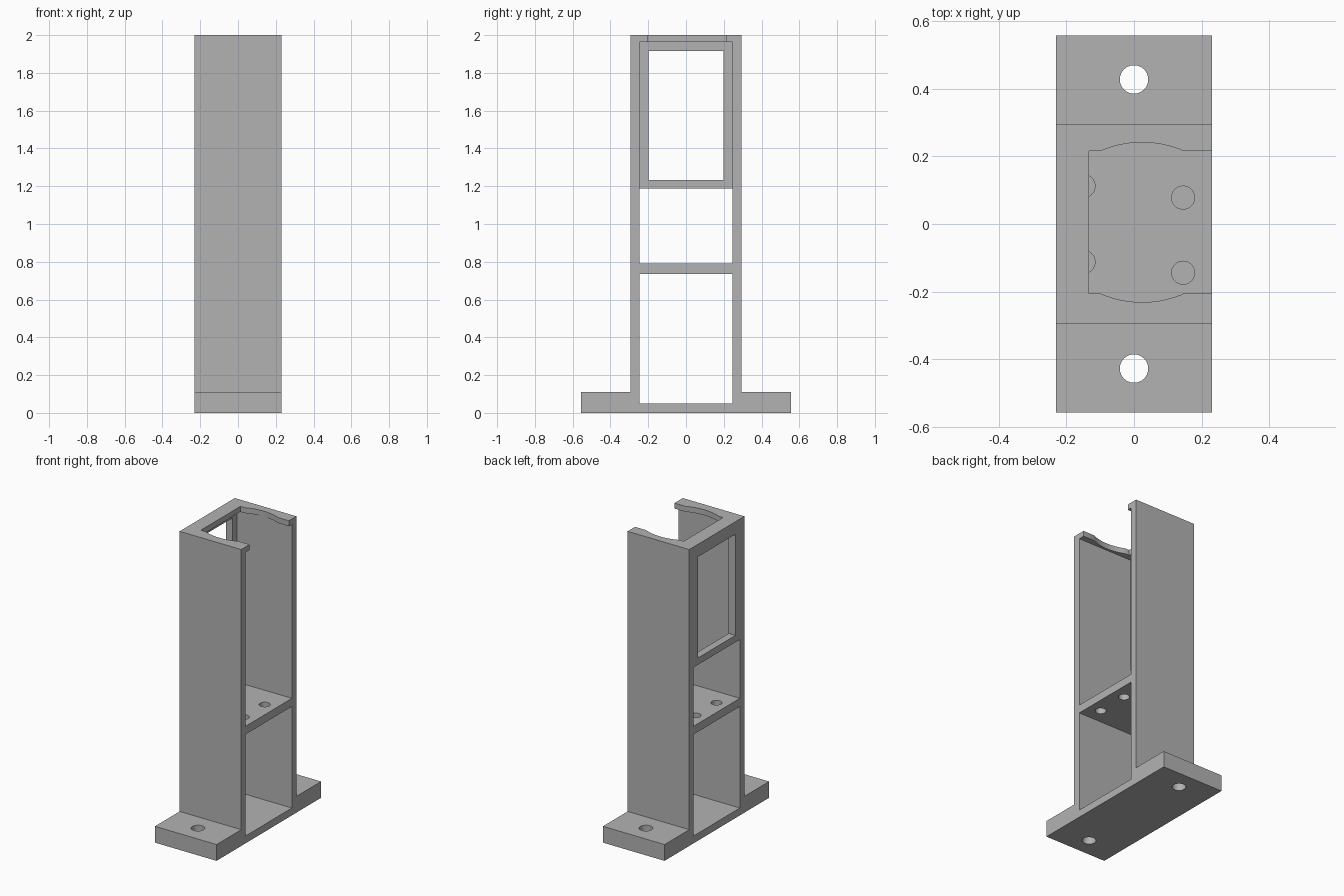
import bpy
import bmesh
from math import asin, sin, cos
from mathutils import Vector

default = bpy.data.objects.get("Cube")
if default:
    bpy.data.objects.remove(default, do_unlink=True)

grey = bpy.data.materials.new("light grey plastic")
grey.use_nodes = True
colour = (0.45, 0.45, 0.45, 1)
grey.diffuse_color = colour
grey.node_tree.nodes["Principled BSDF"].inputs["Base Color"].default_value = colour


def prism(name, points, axis, low, high):
    """Extrude a closed 2D outline along one axis (other axes in x, y, z order)."""
    bm = bmesh.new()

    def place(p, depth):
        co = list(p)
        co.insert("xyz".index(axis), depth)
        return Vector(co)

    face = bm.faces.new([bm.verts.new(place(p, low)) for p in points])
    grown = bmesh.ops.extrude_face_region(bm, geom=[face])
    shift = place((0, 0), high - low)
    bmesh.ops.translate(bm, vec=shift, verts=[v for v in grown["geom"] if isinstance(v, bmesh.types.BMVert)])
    bmesh.ops.recalc_face_normals(bm, faces=bm.faces)
    mesh = bpy.data.meshes.new(name)
    bm.to_mesh(mesh)
    bm.free()
    mesh.materials.append(grey)
    obj = bpy.data.objects.new(name, mesh)
    bpy.context.collection.objects.link(obj)
    return obj


def rect(u0, u1, v0, v1):
    return [(u0, v0), (u1, v0), (u1, v1), (u0, v1)]


def circle(x, y, r, n=48):
    step = 6.283185 / n
    return [(x + r * cos(i * step), y + r * sin(i * step)) for i in range(n)]


def cut(target, cutter):
    """Subtract the cutter, then discard it."""
    cutter.hide_render = True
    mod = target.modifiers.new("cut", "BOOLEAN")
    mod.operation = "DIFFERENCE"
    mod.solver = "EXACT"
    mod.object = cutter
    bpy.context.view_layer.objects.active = target
    bpy.ops.object.modifier_apply(modifier=mod.name)
    bpy.data.objects.remove(cutter, do_unlink=True)


HALF_W, FOOT, WALL, INNER = 0.23, 0.557, 0.294, 0.246
FOOT_TOP, SHELF_LOW, SHELF_TOP = 0.11, 0.735, 0.79
PANEL_LOW, RIM_LOW, TOP = 1.187, 1.963, 2.0

# Solid tower standing on a wide foot
half = [(FOOT, 0), (FOOT, FOOT_TOP), (WALL, FOOT_TOP), (WALL, TOP)]
outline = half + [(-y, z) for y, z in reversed(half)]
stand = prism("mounting_stand", outline, "x", -HALF_W, HALF_W)

# Lower bay, open on both sides
cut(stand, prism("lower_bay", rect(-INNER, INNER, 0.05, SHELF_LOW), "x", -0.5, 0.5))

# Upper bay, leaving a thin panel behind its upper part
upper = [(-0.5, SHELF_TOP), (0.5, SHELF_TOP), (0.5, RIM_LOW),
         (-0.18, RIM_LOW), (-0.18, PANEL_LOW), (-0.5, PANEL_LOW)]
cut(stand, prism("upper_bay", upper, "y", -INNER, INNER))

# Window through the panel
cut(stand, prism("panel_window", rect(-0.198, 0.198, 1.233, 1.915), "x", -0.5, -0.1))

# Opening in the top rim, with a shallow arc scooped out of each lip
LIP, MID, BACK = 0.21, 0.005, -0.133
ARC_X, CHORD, RISE = 0.024, 0.124, 0.026
radius = (CHORD ** 2 + RISE ** 2) / (2 * RISE)
sweep = asin(CHORD / radius)
angles = [sweep * (1 - i / 8) for i in range(17)]
arc = [(ARC_X + radius * sin(a), LIP + RISE - radius * (1 - cos(a))) for a in angles]
side = [(0.5, LIP)] + arc + [(BACK, LIP)]
opening = [(x, MID + y) for x, y in side] + [(x, MID - y) for x, y in reversed(side)]
cut(stand, prism("rim_opening", opening, "z", 1.94, 2.2))

# Bolt holes in the foot
for s in (-1, 1):
    cut(stand, prism("bolt_hole", circle(0, s * 0.427, 0.042), "z", -0.1, 0.3))

# Board mounting holes in the shelf
for x, y in ((0.145, 0.078), (0.145, -0.144), (-0.149, 0.112), (-0.149, -0.112)):
    cut(stand, prism("shelf_hole", circle(x, y, 0.034), "z", 0.7, 0.85))

# Smooth the curved walls, keep all corners crisp
bpy.ops.object.select_all(action="DESELECT")
stand.select_set(True)
bpy.context.view_layer.objects.active = stand
bpy.ops.object.shade_smooth_by_angle(angle=0.5)
